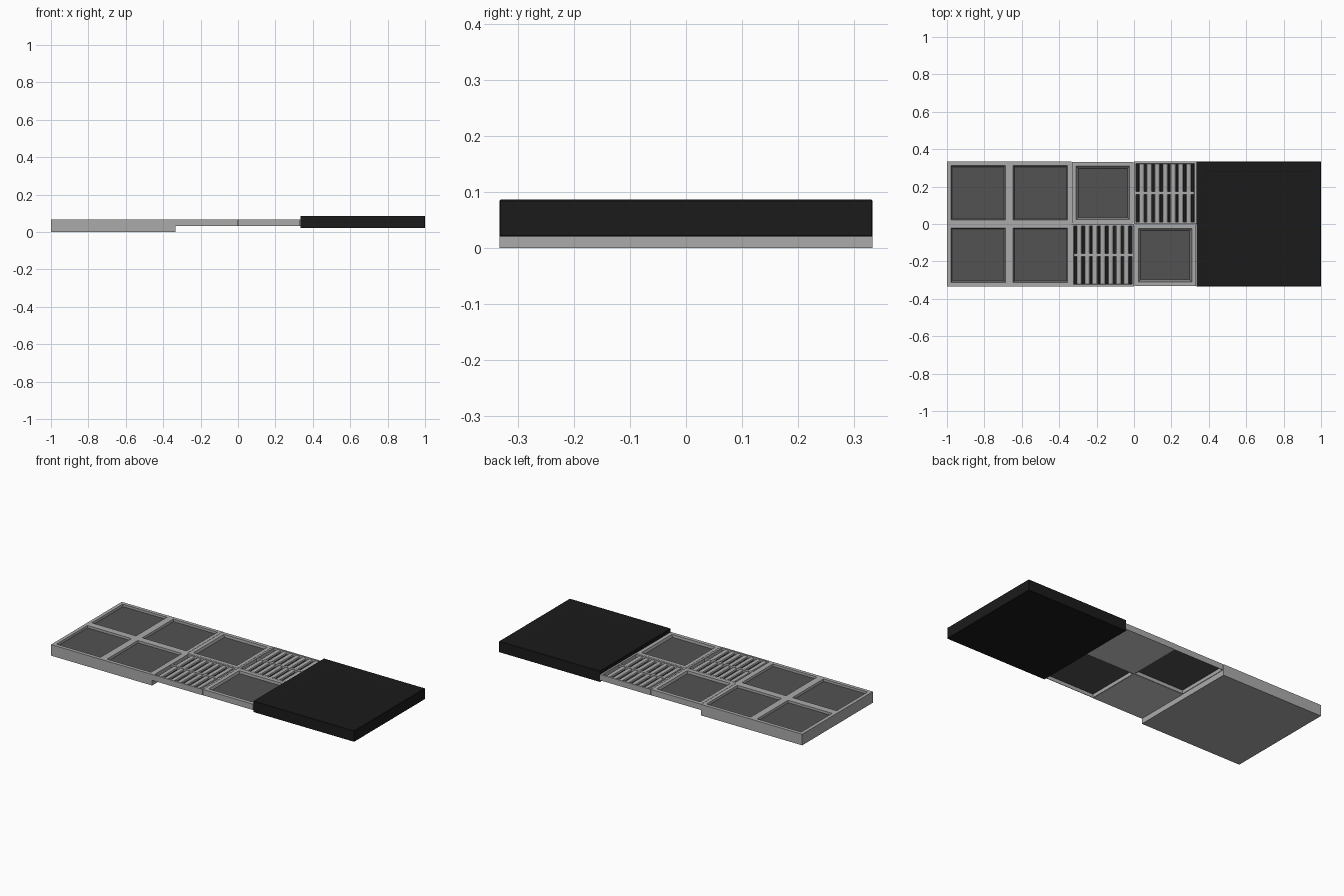
import bpy, bmesh, math
from mathutils import Matrix, Vector

if "Cube" in bpy.data.objects:
    bpy.data.objects.remove(bpy.data.objects["Cube"])

def material(name, v):
    m = bpy.data.materials.new(name)
    m.diffuse_color = (v, v, v, 1)
    m.use_nodes = True
    m.node_tree.nodes["Principled BSDF"].inputs["Base Color"].default_value = m.diffuse_color
    return m

LIGHT = material("light grey", 0.41)
MID = material("medium grey", 0.20)
PANEL = material("panel grey", 0.085)
BLACK = material("near black", 0.011)
PALE = material("pale grey", 0.62)
MATS = [LIGHT, MID, PANEL, BLACK, PALE]
T = 1 / 3          # tile module
TOP = 0.066        # walking surface height

def finish(bm, name):
    me = bpy.data.meshes.new(name)
    bm.to_mesh(me)
    bm.free()
    for m in MATS:
        me.materials.append(m)
    ob = bpy.data.objects.new(name, me)
    bpy.context.collection.objects.link(ob)
    return ob

def slab(cx, cy, size, z0, z1, n=1, mat=0):
    """Square slab whose top and bottom are split into n x n cells."""
    bm = bmesh.new()
    bmesh.ops.create_grid(bm, x_segments=n, y_segments=n, size=size / 2,
                          matrix=Matrix.Translation((cx, cy, z0)))
    ext = bmesh.ops.extrude_face_region(bm, geom=bm.faces[:], use_keep_orig=True)
    verts = [g for g in ext["geom"] if isinstance(g, bmesh.types.BMVert)]
    bmesh.ops.translate(bm, verts=verts, vec=(0, 0, z1 - z0))
    bmesh.ops.recalc_face_normals(bm, faces=bm.faces[:])
    for f in bm.faces:
        f.material_index = mat
    bm.normal_update()
    return bm

def facing(bm, sign):
    return [f for f in bm.faces if f.normal.z * sign > 0.9]

def recess(bm, faces, rim, slope, depth, slope_mat, floor_mat):
    """Flat rim, then a sloped or straight step down to a floor."""
    bmesh.ops.inset_individual(bm, faces=faces, thickness=rim, depth=0,
                               use_even_offset=True)
    ring = bmesh.ops.inset_individual(bm, faces=faces, thickness=slope, depth=-depth,
                                      use_even_offset=True)
    for f in ring["faces"]:
        f.material_index = slope_mat
    for f in faces:
        f.material_index = floor_mat

# Large raised floor tile with four sunken panels
bm = slab(-2 * T, 0, 2 * T, 0, TOP, n=2)
recess(bm, facing(bm, 1), 0.021, 0.007, 0.010, 1, 2)
finish(bm, "large_floor_tile")

# Small panel tiles, hollow underneath
for i, (cx, cy) in enumerate([(-T / 2, T / 2), (T / 2, -T / 2)]):
    bm = slab(cx, cy, T - 0.003, 0.031, TOP)
    top, under = facing(bm, 1), facing(bm, -1)
    recess(bm, top, 0.022, 0.012, 0.010, 1, 2)
    recess(bm, under, 0.003, 0.001, 0.020, 0, 2)
    finish(bm, f"small_panel_tile_{i + 1}")

# Grate tiles: dark tray, cross bar and slats
def add_prism(bm, cx, y0, y1, cz, rx, rz, sides, mat):
    rings = []
    for y in (y0, y1):
        rings.append([bm.verts.new((cx + rx * math.cos(math.tau * k / sides), y,
                                    cz + rz * math.sin(math.tau * k / sides)))
                      for k in range(sides)])
    faces = [bm.faces.new((rings[0][k], rings[0][(k + 1) % sides],
                           rings[1][(k + 1) % sides], rings[1][k]))
             for k in range(sides)]
    faces += [bm.faces.new(rings[0]), bm.faces.new(rings[1][::-1])]
    for f in faces:
        f.material_index = mat
    bmesh.ops.recalc_face_normals(bm, faces=faces)

for i, (cx, cy) in enumerate([(T / 2, T / 2), (-T / 2, -T / 2)]):
    bm = slab(cx, cy, T, 0.031, TOP)
    for f in facing(bm, -1):
        f.material_index = 4
    recess(bm, facing(bm, 1), 0.011, 0.001, 0.024, 0, 3)
    finish(bm, f"grate_tray_{i + 1}")

    bm = bmesh.new()
    for k in range(7):
        add_prism(bm, cx + (k - 3) * 0.042, cy - 0.155, cy + 0.155,
                  0.053, 0.015, 0.011, 10, 0)
    finish(bm, f"grate_slats_{i + 1}")

    bm = bmesh.new()
    bmesh.ops.create_cube(bm, size=1, matrix=Matrix.Translation((cx, cy, 0.055))
                          @ Matrix.Diagonal((T - 0.024, 0.016, 0.021, 1)))
    finish(bm, f"grate_cross_bar_{i + 1}")

# Dark plain block with a shallow line around its top
bm = slab(2 * T, 0, 2 * T, 0.020, 0.086, mat=3)
recess(bm, facing(bm, 1), 0.050, 0.002, 0.001, 3, 3)
block = finish(bm, "dark_floor_block")
bev = block.modifiers.new("edge_chamfer", 'BEVEL')
bev.width = 0.002
bev.segments = 1
bev.limit_method = 'ANGLE'
bev.angle_limit = math.radians(60)
